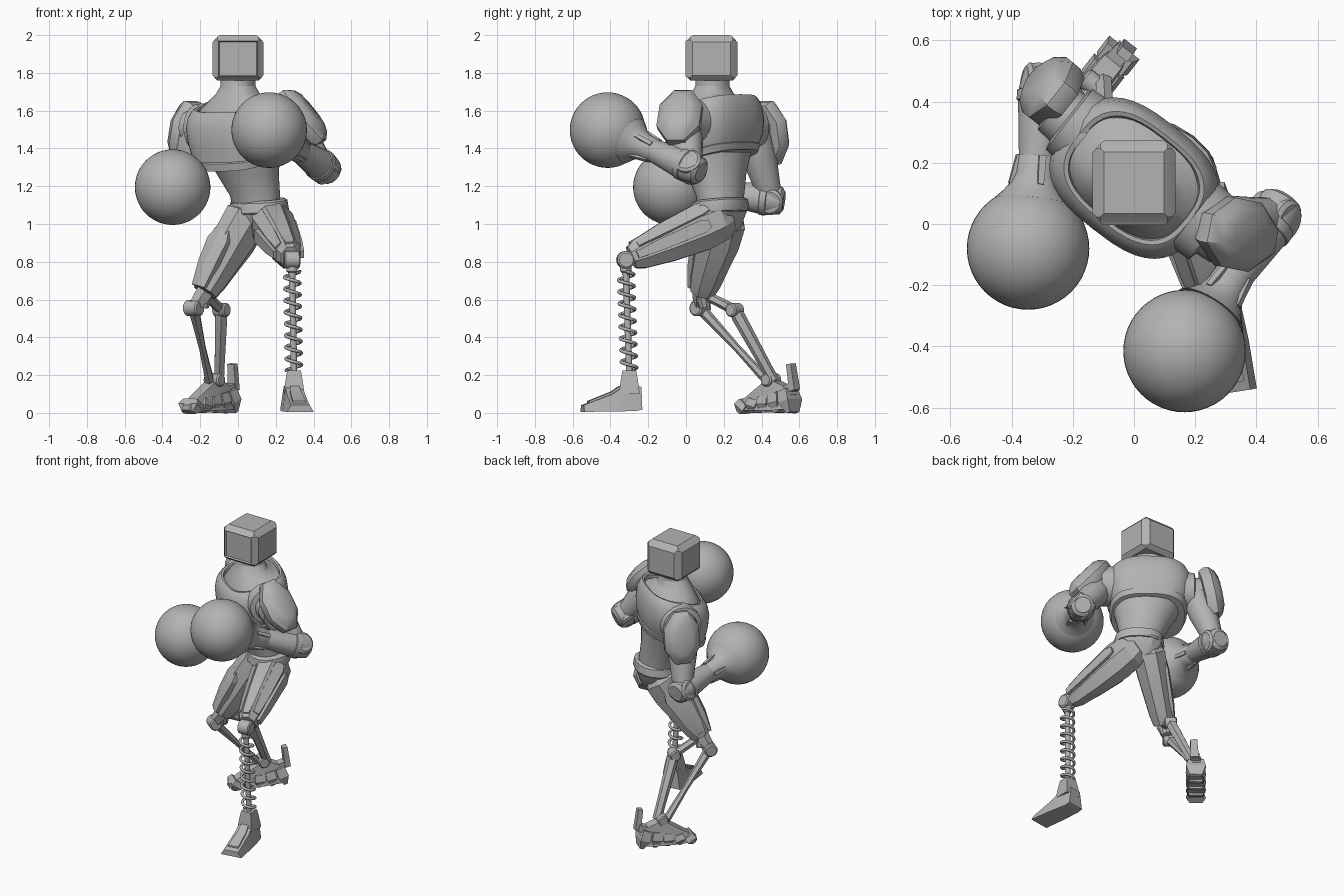
import bpy, bmesh, math
from mathutils import Vector, Matrix

if "Cube" in bpy.data.objects:
    bpy.data.objects.remove(bpy.data.objects["Cube"], do_unlink=True)

grey = bpy.data.materials.new("plain grey")
grey.use_nodes = True
tone = (0.45, 0.45, 0.45, 1)
grey.diffuse_color = tone
grey.node_tree.nodes["Principled BSDF"].inputs["Base Color"].default_value = tone

TWIST = math.radians(-38)          # the trunk is turned to its right
SIDE = Vector((math.cos(TWIST), math.sin(TWIST), 0))


def finish(name, bm, angle=30):
    bmesh.ops.recalc_face_normals(bm, faces=bm.faces)
    mesh = bpy.data.meshes.new(name)
    bm.to_mesh(mesh)
    bm.free()
    ob = bpy.data.objects.new(name, mesh)
    bpy.context.collection.objects.link(ob)
    mesh.materials.append(grey)
    bpy.ops.object.select_all(action="DESELECT")
    ob.select_set(True)
    bpy.context.view_layer.objects.active = ob
    bpy.ops.object.shade_smooth_by_angle(angle=math.radians(angle))


def skin(name, rings, angle):
    bm = bmesh.new()
    loops = [[bm.verts.new(p) for p in ring] for ring in rings]
    n = len(loops[0])
    for lo, hi in zip(loops, loops[1:]):
        for i in range(n):
            j = (i + 1) % n
            bm.faces.new((lo[i], lo[j], hi[j], hi[i]))
    bm.faces.new(loops[0])
    bm.faces.new(loops[-1])
    finish(name, bm, angle)


def trunk(name, sections, n=40, power=2.4):
    """Stacked rounded sections: centre x, y, z, half width, half depth, tilt."""
    rings = []
    for cx, cy, z, hw, hd, tilt in sections:
        ring = []
        for i in range(n):
            a = math.tau * i / n
            c, s = math.cos(a), math.sin(a)
            u = hw * math.copysign(abs(c) ** (2 / power), c)
            v = hd * math.copysign(abs(s) ** (2 / power), s)
            ring.append(Vector((cx, cy, z + tilt * v)) + Matrix.Rotation(TWIST, 3, "Z") @ Vector((u, v, 0)))
        rings.append(ring)
    skin(name, rings, 28)


def limb(name, a, b, profile, n=8, side=(1, 0, 0), taper=0, angle=30):
    """Loft from a to b; profile rows: position, half width, half height, lift."""
    a, b = Vector(a), Vector(b)
    w = (b - a).normalized()
    u = Vector(side)
    u = (u - w * u.dot(w)).normalized()
    v = w.cross(u)
    fit = 1 / math.cos(math.pi / n)
    rings = []
    for row in profile:
        t, rx = row[:2]
        ry = row[2] if len(row) > 2 else rx
        lift = row[3] if len(row) > 3 else 0
        ring = []
        for i in range(n):
            q = math.tau * (i + 0.5) / n
            c, s = math.cos(q) * fit, math.sin(q) * fit
            k = 1 - taper if s > 0 else 1
            ring.append(a.lerp(b, t) + u * c * rx * k + v * (s * ry + lift))
        rings.append(ring)
    skin(name, rings, angle)


def rod(name, a, b, r, r2=None, n=16):
    limb(name, a, b, [(0, r), (1, r2 or r)], n)


def pivot(name, centre, axis, r, half):
    c, d = Vector(centre), Vector(axis).normalized() * half
    limb(name, c - d, c + d, [(0, r * .8), (.08, r), (.92, r), (1, r * .8)], 20, side=(0, .3, 1))


# Head: chamfered box, recessed screen in front, raised panels elsewhere
bm = bmesh.new()
bmesh.ops.create_cube(bm, size=1)
bmesh.ops.scale(bm, vec=(.25, .255, .23), verts=bm.verts)
bmesh.ops.bevel(bm, geom=bm.edges[:], offset=.016, segments=1, affect="EDGES")
bm.normal_update()
panels = [f for f in bm.faces if f.calc_area() > .02 and f.normal.z > -.5]
screen = [f for f in panels if f.normal.y < -.5]
raised = [f for f in panels if f not in screen]
bmesh.ops.inset_individual(bm, faces=raised, thickness=.016, depth=.01)
bmesh.ops.inset_individual(bm, faces=screen, thickness=.008, depth=.01)
bmesh.ops.inset_individual(bm, faces=screen, thickness=.008, depth=-.012)
bmesh.ops.translate(bm, vec=(0, .135, 1.875), verts=bm.verts)
finish("head", bm, 20)

# Trunk
trunk("neck", [(0, .15, 1.58, .235, .175, .3), (0, .15, 1.615, .222, .165, .28), (0, .145, 1.655, .165, .13, .12),
               (0, .14, 1.69, .115, .105, 0), (0, .14, 1.73, .09, .085, 0), (0, .14, 1.79, .09, .085, 0)], power=2.3)
trunk("chest", [(.01, .15, 1.335, .205, .17, .3), (.01, .15, 1.337, .232, .195, .3), (.008, .15, 1.375, .247, .203, .28),
                (.006, .15, 1.38, .24, .196, .28), (.004, .15, 1.45, .265, .21, .18), (0, .15, 1.53, .275, .214, .15),
                (0, .15, 1.59, .265, .204, .2), (0, .15, 1.625, .247, .187, .25), (0, .15, 1.638, .23, .175, .28),
                (0, .15, 1.635, .215, .163, .28), (0, .15, 1.6, .21, .155, .28)], power=2.8)
trunk("abdomen", [(.1, .185, 1.05, .13, .11, 0), (.09, .18, 1.15, .14, .12, 0),
                  (.05, .16, 1.27, .175, .15, 0), (.02, .15, 1.38, .22, .18, 0)], power=2)
trunk("belt", [(.115, .18, 1.06, .155, .13, .1), (.11, .18, 1.07, .163, .137, .1),
               (.11, .18, 1.12, .155, .13, .1), (.11, .18, 1.13, .14, .115, .1)], 16)
trunk("pelvis", [(.09, .19, .93, .05, .06, 0), (.1, .185, .98, .1, .1, 0), (.11, .18, 1.07, .155, .128, 0)], 12)

# Arms: shoulder, upper arm, elbow, forearm, round glove, shoulder plate
arms = [
    ("left", (.26, -.02, 1.54), (.455, .025, 1.3), (.165, -.415, 1.497), (.35, -.035, 1.575), (.75, -.15, .62)),
    ("right", (-.215, .345, 1.51), (-.29, .45, 1.13), (-.346, -.08, 1.195), (-.28, .445, 1.485), (-.75, .6, .2)),
]
for tag, shoulder, elbow, glove, plate, out in arms:
    s, e, g, p, o = map(Vector, (shoulder, elbow, glove, plate, out))
    o.normalize()
    socket = SIDE * (1 if tag == "left" else -1)
    limb(tag + "_shoulder_joint", s - socket * .08, s + socket * .07,
         [(0, .13), (.5, .125), (.55, .095), (.9, .09), (1, .06)], 24, side=(0, 0, 1))
    limb(tag + "_upper_arm", s, e, [(-.15, .06), (.05, .088), (.45, .09), (.8, .07), (1, .065)], 12, angle=35)
    bend = (e - s).cross(g - e).normalized()
    pivot(tag + "_elbow", e, bend, .07, .072)
    limb(tag + "_forearm", e, g, [(-.13, .05), (-.1, .072), (.02, .083), (.1, .082), (.42, .062), (.47, .06)],
         16, side=bend, angle=35)
    limb(tag + "_elbow_cuff", e, g, [(.03, .08), (.04, .088), (.1, .087), (.11, .078)], 16, side=bend)
    limb(tag + "_glove_cuff", e, g, [(.43, .058), (.45, .066), (.55, .068), (.61, .08), (.66, .1), (.71, .125)],
         24, side=bend, angle=40)
    up = (g - e).normalized().cross(bend)
    for turn in range(4):
        q = math.tau * turn / 4
        off = bend * math.cos(q) + up * math.sin(q)
        limb(tag + "_cuff_strap_" + str(turn + 1), e.lerp(g, .44) + off * .062, e.lerp(g, .62) + off * .078,
             [(0, .01, .012), (1, .01, .01)], 4, side=off)
    bm = bmesh.new()
    bmesh.ops.create_uvsphere(bm, u_segments=48, v_segments=24, radius=.2)
    bmesh.ops.translate(bm, vec=g, verts=bm.verts)
    finish(tag + "_glove", bm, 60)
    across = Vector((0, 0, 1)).cross(o)
    limb(tag + "_shoulder_plate", p - o * .06, p + o * .055,
         [(0, .1, .155), (.25, .114, .17), (.55, .115, .17), (.85, .09, .14), (1, .06, .1)],
         8, side=across, angle=35)

# Left leg: armoured thigh, spring shin, wedge foot
hip, knee, ankle = Vector((.16, .18, 1.025)), Vector((.285, -.32, .81)), Vector((.297, -.3, .2))
limb("left_thigh", hip, knee, [(-.1, .06, .08), (0, .1, .115), (.2, .105, .125), (.55, .085, .108),
                               (.85, .065, .082), (.94, .05, .06)], 8, angle=15)
axis = (knee - hip).normalized()
flat = Vector((1, 0, 0)) - axis * axis.x
flat.normalize()
top = axis.cross(flat)
for i, (q, span) in enumerate([(0, (.15, .9)), (45, (.1, .85)), (90, (.05, .9)), (135, (.1, .85)), (180, (.3, .85))]):
    d = flat * math.cos(math.radians(q)) + top * math.sin(math.radians(q))
    limb("left_thigh_slat_" + str(i + 1), hip.lerp(knee, span[0]) + d * .108, hip.lerp(knee, span[1]) + d * .07,
         [(0, .012, .022), (.1, .018, .036), (.7, .016, .03), (1, .01, .02)], 4, side=d, angle=15)
pivot("left_knee", knee, (1, .1, 0), .046, .042)
limb("left_spring_cap", knee, ankle, [(0, .03), (.1, .03), (.11, .022), (.13, .022)], 16)
rod("left_shin_rod", knee, ankle, .017)
turns, steps = 8.5, 20
coil = bpy.data.curves.new("left_spring", "CURVE")
coil.dimensions = "3D"
coil.bevel_depth = .009
coil.bevel_resolution = 2
line = coil.splines.new("POLY")
count = int(turns * steps)
line.points.add(count)
for i, pt in enumerate(line.points):
    q = math.tau * i / steps
    c = knee.lerp(ankle, .1 + .86 * i / count)
    pt.co = (c.x + .041 * math.cos(q), c.y + .041 * math.sin(q), c.z, 1)
spring = bpy.data.objects.new("left_spring", coil)
bpy.context.collection.objects.link(spring)
coil.materials.append(grey)
bpy.ops.object.select_all(action="DESELECT")
spring.select_set(True)
bpy.context.view_layer.objects.active = spring
bpy.ops.object.convert(target="MESH")
limb("left_ankle", (.297, -.3, .1), (.297, -.3, .225), [(0, .055), (.6, .045), (1, .036)], 4, angle=15)
heel, toe = (.283, -.24, .01), (.33, -.548, .005)
limb("left_foot", heel, toe, [(0, .06, .06, .068), (.1, .062, .068, .068), (.3, .066, .066, .066),
                              (.5, .07, .046, .046), (1, .072, .018, .018)], 4, taper=.3, angle=15)
limb("left_foot_panel", heel, toe, [(.36, .025, .01, .125), (.5, .03, .01, .095), (.9, .036, .008, .05)], 4, angle=15)

# Right leg: armoured thigh, twin-strut shin, clawed foot
hip, knee = Vector((.05, .2, 1.04)), Vector((-.175, .085, .64))
limb("right_thigh", hip, knee, [(-.08, .07, .08), (.03, .105, .125), (.3, .098, .125), (.6, .086, .102),
                                (.85, .076, .085), (1, .062, .066)], 8, side=SIDE, angle=15)
axis = (knee - hip).normalized()
front = axis.cross(SIDE).normalized()
if front.y > 0:
    front.negate()
limb("right_thigh_front_plate", hip.lerp(knee, .3) + front * .11, hip.lerp(knee, 1) + front * .06,
     [(0, .045, .015), (.2, .07, .025), (.6, .062, .03), (1, .045, .015)], 6, side=SIDE, angle=15)
limb("right_thigh_outer_plate", hip.lerp(knee, .1) - SIDE * .095, hip.lerp(knee, .9) - SIDE * .07,
     [(0, .05, .01), (.2, .075, .018), (.8, .055, .018), (1, .035, .01)], 6, side=front, angle=15)
fore, rear = Vector((-.235, .075, .555)), Vector((-.088, .258, .545))
pivot("right_knee", fore, SIDE, .042, .045)
pivot("right_rear_joint", rear, SIDE, .036, .04)
rod("right_knee_block", knee, fore, .045, .032, 6)
rod("right_knee_pin", knee, (-.185, .1, .56), .04, .03, 10)
rod("right_knee_bar", (-.18, .08, .635), rear, .022, .024, 6)
rod("right_cross_bar", fore, (-.15, .11, .62), .018, n=6)
limb("right_front_strut", fore, (-.15, .43, .17), [(0, .028), (.15, .024), (.55, .017), (1, .022)], 6)
limb("right_rear_strut", rear, (-.1, .465, .17), [(0, .026), (.1, .032), (.8, .026), (1, .026)], 6)
pivot("right_ankle", (-.125, .45, .175), SIDE, .035, .05)

# Foot: ridged body over narrow splayed claws, with a spike at the heel
heel, toe = Vector((-.035, .57, .012)), Vector((-.275, .285, .012))
limb("right_foot", heel, toe, [(0, .04, .04, .045), (.15, .05, .065, .07), (.4, .055, .085, .085),
                               (.65, .055, .055, .055), (.85, .048, .032, .032), (1, .03, .014, .016)],
     4, side=SIDE, taper=.3, angle=15)
stride = (toe - heel).normalized()
for i in range(5):
    c = heel.lerp(toe, .12 + .18 * i)
    lean = stride * .02 * (i - 2)
    limb("right_sole_claw_" + str(i + 1), c + Vector((0, 0, .11 - .016 * i)), c + lean + Vector((0, 0, -.01)),
         [(0, .05, .03), (.5, .063, .034), (1, .04, .012)], 4, side=SIDE, angle=15)
limb("right_heel_spur", (-.07, .53, .12), (-.03, .575, .14), [(0, .03, .02), (1, .028, .022)], 4, side=SIDE)
limb("right_heel_spike", (-.022, .575, .12), (-.03, .555, .26), [(0, .026, .018), (1, .022, .016)], 4, side=SIDE)
